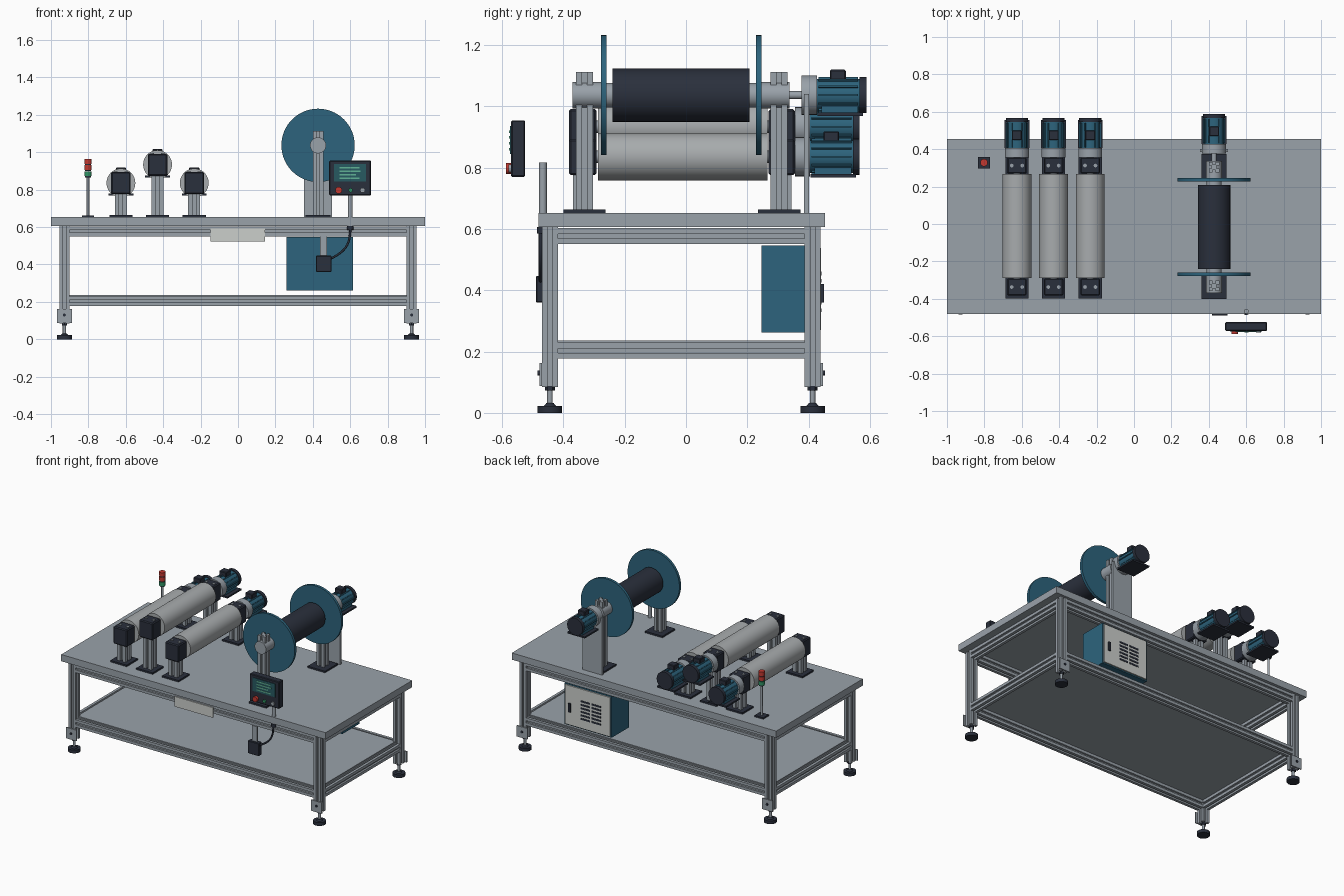
import bpy, bmesh, math
from mathutils import Matrix, Vector

if "Cube" in bpy.data.objects:
    bpy.data.objects.remove(bpy.data.objects["Cube"])


def mat(name, r, g, b):
    m = bpy.data.materials.new(name)
    m.diffuse_color = (r, g, b, 1)
    m.use_nodes = True
    m.node_tree.nodes["Principled BSDF"].inputs["Base Color"].default_value = m.diffuse_color
    return m


STEEL = mat("steel grey", 0.32, 0.36, 0.40)
ROLL = mat("roller grey", 0.39, 0.41, 0.42)
BLUE = mat("machine blue", 0.026, 0.127, 0.205)
DARK = mat("dark slate", 0.023, 0.029, 0.045)
LIGHT = mat("light panel", 0.60, 0.62, 0.60)
RED = mat("signal red", 0.55, 0.04, 0.03)
GREEN = mat("signal green", 0.03, 0.30, 0.13)
SCREEN = mat("screen teal", 0.02, 0.10, 0.12)
LINES = mat("screen lines", 0.12, 0.45, 0.30)

# Rotations turning local z into a world axis
AXES = {"x": Matrix.Rotation(math.pi / 2, 4, "Y"),
        "y": Matrix.Rotation(-math.pi / 2, 4, "X"),
        "z": Matrix.Identity(4)}


def finish(name, bm, material, smooth=False):
    me = bpy.data.meshes.new(name)
    bmesh.ops.recalc_face_normals(bm, faces=bm.faces)
    bm.to_mesh(me)
    bm.free()
    me.materials.append(material)
    ob = bpy.data.objects.new(name, me)
    bpy.context.collection.objects.link(ob)
    if smooth:
        bpy.ops.object.select_all(action="DESELECT")
        ob.select_set(True)
        bpy.context.view_layer.objects.active = ob
        bpy.ops.object.shade_smooth_by_angle(angle=math.radians(35))
    return ob


def box(name, x, y, z, material, bevel=0):
    """Box from (min, max) ranges."""
    bm = bmesh.new()
    bmesh.ops.create_cube(bm, size=1)
    for v in bm.verts:
        v.co = [(a + b) / 2 + c * (b - a) for (a, b), c in zip((x, y, z), v.co)]
    if bevel:
        bmesh.ops.bevel(bm, geom=bm.edges[:], offset=bevel, segments=1, affect="EDGES")
    return finish(name, bm, material)


def rod(name, axis, a, b, p, r, material, seg=32, r2=None):
    """Cylinder along an axis from a to b; p is the position on the other two axes."""
    bm = bmesh.new()
    bmesh.ops.create_cone(bm, cap_ends=True, segments=seg, radius1=r,
                          radius2=r if r2 is None else r2, depth=b - a)
    m = (a + b) / 2
    c = {"x": (m, p[0], p[1]), "y": (p[0], m, p[1]), "z": (p[0], p[1], m)}[axis]
    bm.transform(Matrix.Translation(c) @ AXES[axis])
    return finish(name, bm, material, True)


def slotted(name, axis, a, b, p, s):
    """Square aluminium bar with a slot along each side."""
    bm = bmesh.new()
    g, d = s * 0.28, s * 0.5
    side = [(-s, -s), (-g, -s), (-g, -s + d), (g, -s + d), (g, -s)]
    verts = []
    for k in range(4):
        rot = Matrix.Rotation(k * math.pi / 2, 3, "Z")
        verts += [bm.verts.new(rot @ Vector((u, v, 0))) for u, v in side]
    face = bm.faces.new(verts)
    ext = bmesh.ops.extrude_face_region(bm, geom=[face])
    top = [e for e in ext["geom"] if isinstance(e, bmesh.types.BMVert)]
    bmesh.ops.translate(bm, verts=top, vec=(0, 0, b - a))
    c = {"x": (a, p[0], p[1]), "y": (p[0], a, p[1]), "z": (p[0], p[1], a)}[axis]
    bm.transform(Matrix.Translation(c) @ AXES[axis])
    return finish(name, bm, STEEL)


# ---- Table: top, shelf, frame, feet ----
FY, BY, LX, S = -0.444, 0.413, 0.928, 0.026
box("table_top", (-1, 1), (-0.482, 0.454), (0.607, 0.653), STEEL)
box("lower_shelf", (-0.915, 0.915), (-0.43, 0.40), (0.229, 0.236), STEEL)
for z in (0.577, 0.203):
    for y in (FY, BY):
        slotted("long_rail", "x", -LX + S, LX - S, (y, z), S)
    for x in (-LX, LX):
        slotted("side_rail", "y", FY + S, BY - S, (x, z), S)
for x in (-LX, LX):
    for y, out in ((FY, -1), (BY, 1)):
        slotted("table_leg", "z", 0.085, 0.607, (x, y), S)
        yo = sorted((y + out * S, y + out * (S + 0.008)))
        box("foot_bracket", (x - 0.04, x + 0.04), yo, (0.088, 0.163), STEEL)
        yb = sorted((y + out * S, y + out * (S + 0.014)))
        rod("bracket_bolt", "y", yb[0], yb[1], (x, 0.13), 0.008, DARK, 12)
        rod("foot_nut", "z", 0.073, 0.087, (x, y), 0.016, DARK, 6)
        rod("foot_stem", "z", 0.02, 0.088, (x, y), 0.009, STEEL, 16)
        rod("foot_pad", "z", 0, 0.022, (x, y), 0.04, DARK)
        rod("foot_collar", "z", 0.022, 0.032, (x, y), 0.02, DARK, 24, 0.012)
box("front_plate", (-0.147, 0.144), (-0.477, -0.469), (0.524, 0.593), LIGHT)


def motor(x, z, y0):
    """Gear motor whose flange starts at y0."""
    rod("motor_flange", "y", y0, y0 + 0.05, (x, z), 0.064, STEEL)
    rod("motor_body", "y", y0 + 0.05, y0 + 0.19, (x, z), 0.053, BLUE)
    bm = bmesh.new()
    for k in range(12):
        c = bmesh.ops.create_cube(bm, size=1)["verts"]
        m = (Matrix.Translation((x, y0 + 0.12, z)) @ Matrix.Rotation(k * math.pi / 6, 4, "Y")
             @ Matrix.Translation((0.053, 0, 0)) @ Matrix.Diagonal((0.012, 0.13, 0.006, 1)))
        bmesh.ops.transform(bm, matrix=m, verts=c)
    finish("motor_fins", bm, BLUE)
    rod("motor_end_cap", "y", y0 + 0.19, y0 + 0.212, (x, z), 0.059, DARK)
    box("motor_terminal_box", (x - 0.027, x + 0.027), (y0 + 0.093, y0 + 0.145),
        (z + 0.045, z + 0.083), DARK, 0.004)
    box("motor_foot", (x - 0.066, x + 0.066), (y0 + 0.052, y0 + 0.2),
        (z - 0.068, z - 0.057), DARK)
    for s in (-1, 1):
        box("motor_foot_rib", (x + s * 0.03 - 0.01, x + s * 0.03 + 0.01),
            (y0 + 0.065, y0 + 0.185), (z - 0.06, z - 0.035), BLUE)


# ---- Three driven rollers ----
for x, z in ((-0.626, 0.836), (-0.43, 0.934), (-0.234, 0.836)):
    rod("roller", "y", -0.288, 0.266, (x, z), 0.077, ROLL, 48)
    rod("roller_shaft", "y", -0.35, 0.37, (x, z), 0.02, STEEL, 24)
    for y0, y1 in ((-0.382, -0.292), (0.27, 0.355)):
        ym = (y0 + y1) / 2
        box("bearing_block", (x - 0.052, x + 0.052), (y0, y1), (z - 0.06, z + 0.058), DARK, 0.006)
        slotted("roller_post", "z", 0.66, z - 0.058, (x, ym), 0.032)
        box("roller_base", (x - 0.062, x + 0.062), (ym - 0.06, ym + 0.06), (0.653, 0.664), DARK)
        for s in (-1, 1):
            rod("block_bolt", "z", z + 0.055, z + 0.062, (x + s * 0.028, ym), 0.01, STEEL, 12)
    motor(x, z, 0.355)

# ---- Reel winder ----
WX, WZ = 0.428, 1.037
rod("reel_core", "y", -0.24, 0.208, (WX, WZ), 0.087, DARK, 48)
rod("reel_shaft", "y", -0.36, 0.385, (WX, WZ), 0.013, STEEL, 24)
for y0, y1 in ((-0.278, -0.26), (0.228, 0.246)):
    rod("reel_disc", "y", y0, y1, (WX, WZ), 0.196, BLUE, 64)
for y0, y1 in ((-0.26, -0.24), (0.208, 0.228)):
    rod("reel_collar", "y", y0, y1, (WX, WZ), 0.04, STEEL)
for y0, y1, yp in ((-0.37, -0.278, -0.331), (0.246, 0.338, 0.304)):
    rod("reel_bearing", "y", y0, y1, (WX, WZ), 0.043, STEEL)
    slotted("reel_post", "z", 0.66, 1.113, (WX, yp), 0.028)
    box("reel_base", (WX - 0.066, WX + 0.066), (yp - 0.069, yp + 0.069), (0.653, 0.664), DARK)
motor(WX, WZ, 0.377)
box("motor_support_plate", (0.353, 0.503), (0.385, 0.401), (0.653, 1.04), STEEL)

# ---- Signal tower ----
TX, TY = -0.802, 0.328
box("tower_base", (TX - 0.033, TX + 0.033), (TY - 0.03, TY + 0.03), (0.653, 0.663), DARK)
rod("tower_pole", "z", 0.66, 0.87, (TX, TY), 0.007, STEEL, 16)
for z, m in ((0.87, GREEN), (0.903, RED), (0.936, RED)):
    rod("tower_spacer", "z", z - 0.004, z + 0.002, (TX, TY), 0.017, DARK, 24)
    rod("tower_lamp", "z", z + 0.002, z + 0.028, (TX, TY), 0.02, m, 24)

# ---- Operator panel ----
box("operator_panel", (0.487, 0.711), (-0.571, -0.525), (0.77, 0.955), DARK, 0.004)
box("panel_screen", (0.513, 0.684), (-0.575, -0.57), (0.845, 0.936), SCREEN)
for i, x1 in enumerate((0.65, 0.655, 0.63, 0.65)):
    z = 0.918 - i * 0.019
    box("screen_line", (0.543, x1), (-0.577, -0.574), (z - 0.004, z + 0.004), LINES)
for x, r, d, m in ((0.538, 0.018, 0.018, RED), (0.602, 0.011, 0.01, GREEN), (0.666, 0.013, 0.01, STEEL)):
    rod("panel_button", "y", -0.57 - d, -0.57, (x, 0.797), r, m, 24)
rod("panel_pole", "z", 0.60, 0.817, (0.6, -0.467), 0.013, STEEL, 24)
rod("pole_clamp", "z", 0.585, 0.607, (0.6, -0.47), 0.017, DARK, 24)
box("junction_stalk", (0.438, 0.476), (-0.476, -0.462), (0.445, 0.551), STEEL)
box("junction_box", (0.417, 0.5), (-0.49, -0.455), (0.36, 0.447), DARK, 0.003)

# Cable from the pole to the junction box
cu = bpy.data.curves.new("panel_cable", "CURVE")
cu.dimensions = "3D"
cu.bevel_depth = 0.006
cu.bevel_resolution = 2
sp = cu.splines.new("BEZIER")
sp.bezier_points.add(1)
for bp, co, left, right in zip(sp.bezier_points, ((0.6, -0.475, 0.59), (0.495, -0.475, 0.43)),
                               ((0.6, -0.475, 0.62), (0.57, -0.475, 0.47)),
                               ((0.6, -0.475, 0.5), (0.47, -0.475, 0.42))):
    bp.co, bp.handle_left, bp.handle_right = co, left, right
cu.materials.append(DARK)
bpy.context.collection.objects.link(bpy.data.objects.new("panel_cable", cu))

# ---- Electrical cabinet under the table ----
box("cabinet", (0.26, 0.616), (0.247, 0.432), (0.262, 0.546), BLUE)
box("cabinet_door", (0.268, 0.608), (0.432, 0.441), (0.27, 0.538), LIGHT)
for i in range(6):
    z = 0.335 + i * 0.024
    for x in (0.335, 0.418):
        box("vent_slot", (x, x + 0.07), (0.44, 0.443), (z - 0.006, z + 0.006), DARK)
box("door_handle", (0.562, 0.578), (0.44, 0.45), (0.36, 0.42), DARK)
